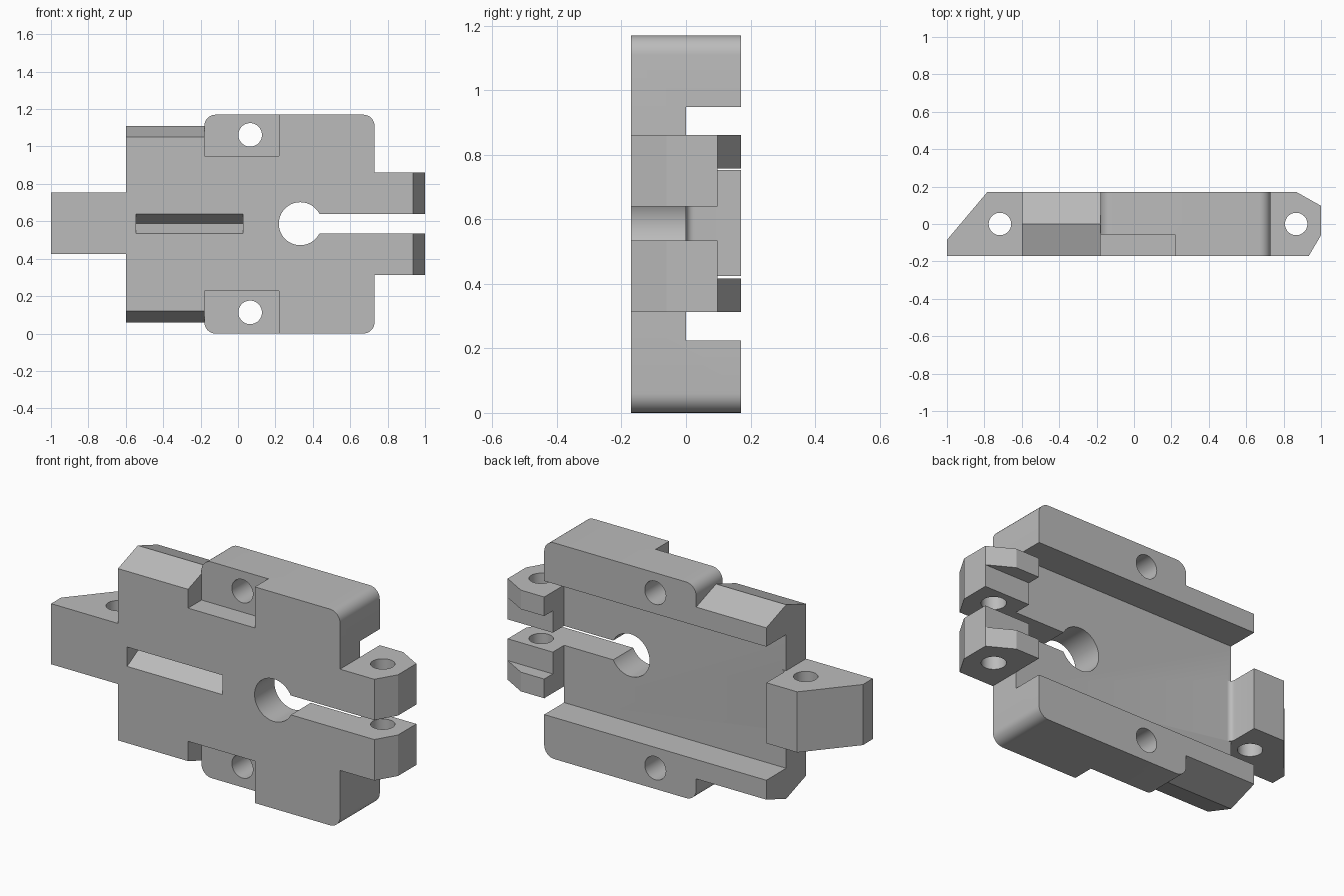
import bpy, bmesh
from math import sin, cos, pi
from mathutils import Vector

cube = bpy.data.objects.get("Cube")
if cube:
    bpy.data.objects.remove(cube, do_unlink=True)

grey = bpy.data.materials.new("plain_grey")
grey.use_nodes = True
COLOUR = (0.5, 0.5, 0.5, 1)
grey.diffuse_color = COLOUR
grey.node_tree.nodes["Principled BSDF"].inputs["Base Color"].default_value = COLOUR

DEPTH = 0.17          # half thickness
HEIGHT = 1.17
MID = HEIGHT / 2 + 0.002


def prism(name, pts, axis, a, b):
    """Extrude a 2D outline along an axis from a to b."""
    place = {"x": lambda u, v, w: (w, u, v),
             "y": lambda u, v, w: (u, w, v),
             "z": lambda u, v, w: (u, v, w)}[axis]
    bm = bmesh.new()
    face = bm.faces.new([bm.verts.new(place(u, v, a)) for u, v in pts])
    top = bmesh.ops.extrude_face_region(bm, geom=[face])
    moved = [g for g in top["geom"] if isinstance(g, bmesh.types.BMVert)]
    bmesh.ops.translate(bm, verts=moved, vec=Vector(place(0, 0, b - a)))
    bmesh.ops.recalc_face_normals(bm, faces=bm.faces)
    mesh = bpy.data.meshes.new(name)
    bm.to_mesh(mesh)
    bm.free()
    obj = bpy.data.objects.new(name, mesh)
    mesh.materials.append(grey)
    bpy.context.collection.objects.link(obj)
    return obj


def arc(cx, cy, r, start, end, n):
    return [(cx + r * cos(start + (end - start) * i / n),
             cy + r * sin(start + (end - start) * i / n)) for i in range(n + 1)]


def circle(cx, cy, r, n=48):
    return arc(cx, cy, r, 0, 2 * pi, n)[:-1]


def rect(u0, u1, v0, v1):
    return [(u0, v0), (u1, v0), (u1, v1), (u0, v1)]


def rounded_rect(u0, u1, v0, v1, r):
    corners = [(u1 - r, v1 - r), (u0 + r, v1 - r), (u0 + r, v0 + r), (u1 - r, v0 + r)]
    return [p for i, (u, v) in enumerate(corners)
            for p in arc(u, v, r, i * pi / 2, (i + 1) * pi / 2, 8)]


def combine(target, other, operation):
    mod = target.modifiers.new("combine", "BOOLEAN")
    mod.operation, mod.object, mod.solver = operation, other, "EXACT"
    bpy.context.view_layer.objects.active = target
    bpy.ops.object.modifier_apply(modifier=mod.name)
    bpy.data.objects.remove(other, do_unlink=True)


def add(*args):
    combine(body, prism(*args), "UNION")


def cut(*args):
    combine(body, prism(*args), "DIFFERENCE")


# Main block with rounded corners
body = prism("clamp_body", rounded_rect(-0.18, 0.73, 0, HEIGHT, 0.06), "y", -DEPTH, DEPTH)

# Narrower wing with ridged top and bottom
add("wing", [(-DEPTH, 0.12), (0, 0.06), (DEPTH, 0.12),
             (DEPTH, 1.05), (0, 1.11), (-DEPTH, 1.05)], "x", -0.6, -0.1)

# Wide channel along the back, leaving two rails
cut("back_channel", rect(-0.8, 0.9, 0.225, 0.948), "y", 0, 0.3)

# Front recesses and screw holes in both rails
for low, high, hole_z in ((-0.1, 0.227, 0.113), (0.948, 1.3, 1.062)):
    cut("front_recess", rect(-0.18, 0.22, low, high), "y", -0.3, -0.055)
    cut("screw_hole", circle(0.065, hole_z, 0.063), "y", -0.3, 0.3)

# Hinge tab with a slanted end and a small inner fillet
fillet = arc(-0.575, 0.025, 0.025, pi, 1.5 * pi, 5)
add("hinge_tab", [(-1, -DEPTH), (-0.575, -DEPTH)] + fillet[::-1]
    + [(-0.6, DEPTH), (-0.785, DEPTH), (-1, -0.085)], "z", 0.425, 0.753)
cut("tab_pin_hole", circle(-0.717, 0, 0.06), "z", 0.3, 0.9)

# Chamfered lugs at the other end, stepped on the back
add("lugs", [(0.6, -DEPTH), (0.935, -DEPTH), (1, -0.06), (1, 0.097),
             (0.87, DEPTH), (0.73, DEPTH), (0.73, 0), (0.6, 0)], "z", 0.313, 0.861)
cut("lug_step", rect(0.65, 1.2, 0.097, 0.3), "z", 0.417, 0.758)
cut("lug_pin_hole", circle(0.867, 0, 0.06), "z", 0.2, 0.95)

# Round opening with a slit running out between the lugs
cut("round_opening", circle(0.333, MID, 0.115, 64), "y", -0.3, 0.3)
cut("slit", rect(0.35, 1.2, 0.535, 0.64), "y", -0.3, 0.3)

# V-shaped groove on the front
cut("front_groove", [(-DEPTH - 0.0001, 0.535), (-DEPTH - 0.0001, 0.64),
                     (-0.075, MID)], "x", -0.545, 0.027)

# Smooth curved walls, sharp edges elsewhere
bpy.ops.object.select_all(action="DESELECT")
body.select_set(True)
bpy.context.view_layer.objects.active = body
bpy.ops.object.shade_smooth_by_angle(angle=pi / 9)
